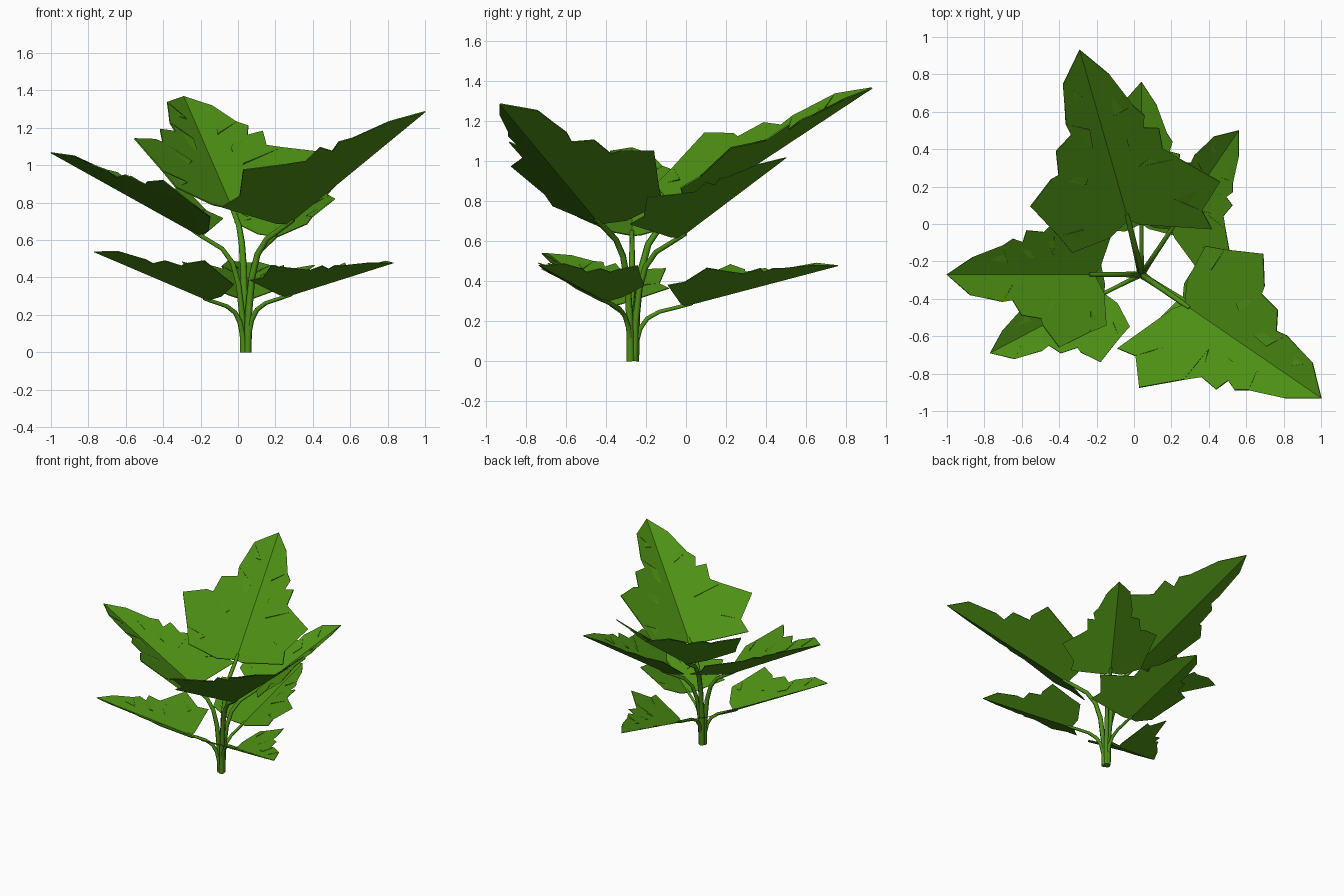
import bpy, bmesh
from mathutils import Vector, Matrix

cube = bpy.data.objects.get("Cube")
if cube:
    bpy.data.objects.remove(cube, do_unlink=True)


def material(name, color):
    m = bpy.data.materials.new(name)
    m.use_nodes = True
    m.diffuse_color = color
    m.node_tree.nodes["Principled BSDF"].inputs["Base Color"].default_value = color
    return m


green = material("leaf green", (0.075, 0.28, 0.007, 1))

FOLD = 0.42   # how steeply each half rises from the midrib

# Lobed outline of each half, tip to base: (along midrib, away from midrib)
LEFT = [(.87, .12), (.76, .05), (.76, .14), (.66, .16), (.57, .06), (.47, .07),
        (.59, .15), (.55, .24), (.42, .26), (.33, .13), (.30, .15), (.42, .30),
        (.34, .43), (.11, .34), (.08, .22), (-.01, .30), (-.04, .11)]
RIGHT = [(.85, .10), (.61, .07), (.66, .17), (.60, .21), (.47, .10), (.43, .10),
         (.53, .19), (.52, .26), (.40, .25), (.31, .12), (.34, .31), (.19, .47),
         (.11, .24), (.03, .35), (-.08, .37), (-.03, .05)]


def make_leaf(name, base, tip):
    """Folded leaf blade whose midrib runs from base to tip."""
    base, tip = Vector(base), Vector(tip)
    along = (tip - base).normalized()
    left = Vector((0, 0, 1)).cross(along).normalized()
    up = along.cross(left)
    frame = Matrix((along, left, up)).transposed().to_4x4()
    bm = bmesh.new()
    root, end = bm.verts.new((0, 0, 0)), bm.verts.new((1, 0, 0))
    for side, outline in ((1, LEFT), (-1, RIGHT)):
        rim = [bm.verts.new((u, side * v, FOLD * v)) for u, v in outline]
        ring = [root, end] + rim
        bm.faces.new(ring if side > 0 else ring[::-1])
    bmesh.ops.triangulate(bm, faces=bm.faces[:])
    mesh = bpy.data.meshes.new(name)
    bm.to_mesh(mesh)
    bm.free()
    mesh.materials.append(green)
    ob = bpy.data.objects.new(name, mesh)
    bpy.context.collection.objects.link(ob)
    ob.matrix_world = (Matrix.Translation(base) @ frame
                       @ Matrix.Scale((tip - base).length, 4))
    thick = ob.modifiers.new("thickness", 'SOLIDIFY')
    thick.thickness = 0.006


# Stem bend: (share of the outward reach, share of the height)
BEND = [(.05, 0), (.07, .3), (.15, .58), (.28, .76), (.5, .88), (1, 1), (1.12, 1.03)]
ROOT = Vector((.04, -.27, 0))


def make_stem(name, base, radius):
    """Tapered six-sided stalk bending out from the root to the leaf base."""
    base = Vector(base)
    curve = bpy.data.curves.new(name, 'CURVE')
    curve.dimensions = '3D'
    curve.bevel_depth = radius
    curve.bevel_resolution = 1
    curve.use_fill_caps = True
    line = curve.splines.new('POLY')
    line.points.add(len(BEND) - 1)
    for i, (point, (r, h)) in enumerate(zip(line.points, BEND)):
        p = ROOT.lerp(base, r)
        point.co = (p.x, p.y, base.z * h, 1)
        point.radius = 1 - .07 * i
    curve.materials.append(green)
    bpy.context.collection.objects.link(bpy.data.objects.new(name, curve))


# Name, leaf base, leaf tip, stem radius
LEAVES = [
    ("upper_back", (-.03, .02, .77), (-.29, .93, 1.37), .022),
    ("upper_front_left", (.27, -.43, .69), (1, -.93, 1.29), .021),
    ("upper_right", (-.21, -.27, .63), (-1, -.27, 1.07), .019),
    ("upper_back_left", (.20, -.03, .62), (.56, .50, 1.02), .018),
    ("lower_back", (.04, .0, .28), (.04, .76, .48), .016),
    ("lower_front_right", (-.16, -.37, .28), (-.77, -.69, .54), .016),
    ("lower_front_left", (.26, -.40, .30), (.83, -.73, .48), .016),
]
for name, base, tip, radius in LEAVES:
    make_leaf(name + "_leaf", base, tip)
    make_stem(name + "_stem", base, radius)
